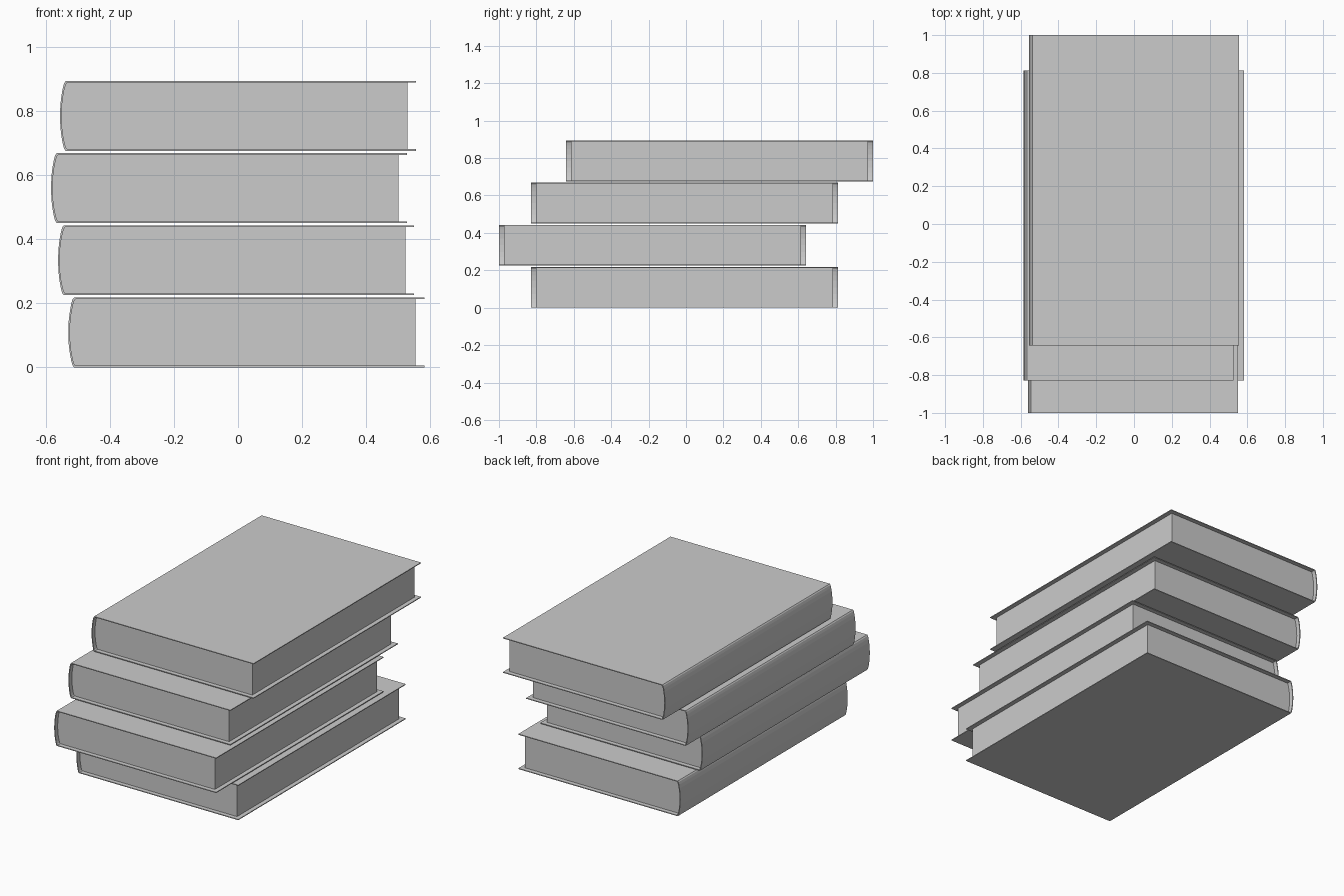
import bpy, bmesh

if "Cube" in bpy.data.objects:
    bpy.data.objects.remove(bpy.data.objects["Cube"])

W, L, H = 1.112, 1.642, 0.218      # cover width, length, book height
T = 0.005                          # cover board thickness
INSET = 0.027                      # page block set back from cover edges

# right half-open spine curve: (height fraction, distance in from leftmost point)
HALF = [(0, 0.018), (0.03, 0.013), (0.1, 0.009), (0.2, 0.005), (0.33, 0.0015)]
SPINE = HALF + [(0.5, 0)] + [(1 - f, d) for f, d in reversed(HALF)]


def spine_curve(t):
    """Spine points from bottom to top, moved inward by t."""
    return [(d + t, t + f * (H - 2 * t)) for f, d in SPINE]


def extrude_profile(name, pts, x, y, z, length):
    """Extrude a closed xz profile along y."""
    bm = bmesh.new()
    face = bm.faces.new([bm.verts.new((x + px, y, z + pz)) for px, pz in pts])
    ext = bmesh.ops.extrude_face_region(bm, geom=[face])
    bmesh.ops.translate(bm, vec=(0, length, 0),
                        verts=[v for v in ext["geom"] if isinstance(v, bmesh.types.BMVert)])
    bmesh.ops.recalc_face_normals(bm, faces=bm.faces)
    me = bpy.data.meshes.new(name)
    bm.to_mesh(me)
    bm.free()
    ob = bpy.data.objects.new(name, me)
    bpy.context.collection.objects.link(ob)
    return ob


def book(i, x, y, z):
    outer, inner = spine_curve(0), spine_curve(T)
    # wrap-around cover: bottom board, rounded spine, top board
    cover = [(W, 0)] + outer[:] + [(W, H), (W, H - T)] + inner[::-1] + [(W, T)]
    extrude_profile(f"book_cover_{i}", cover, x, y, z, L)
    # page block filling the cover
    pages = inner + [(W - INSET, H - T), (W - INSET, T)]
    extrude_profile(f"book_pages_{i}", pages, x, y + INSET, z, L - 2 * INSET)


# stack from bottom to top: left edge x, front edge y
STACK = [(-0.53, -0.829), (-0.562, -1.0), (-0.584, -0.829), (-0.556, -0.642)]
for i, (x, y) in enumerate(STACK):
    book(i + 1, x, y, i * 0.2253)
